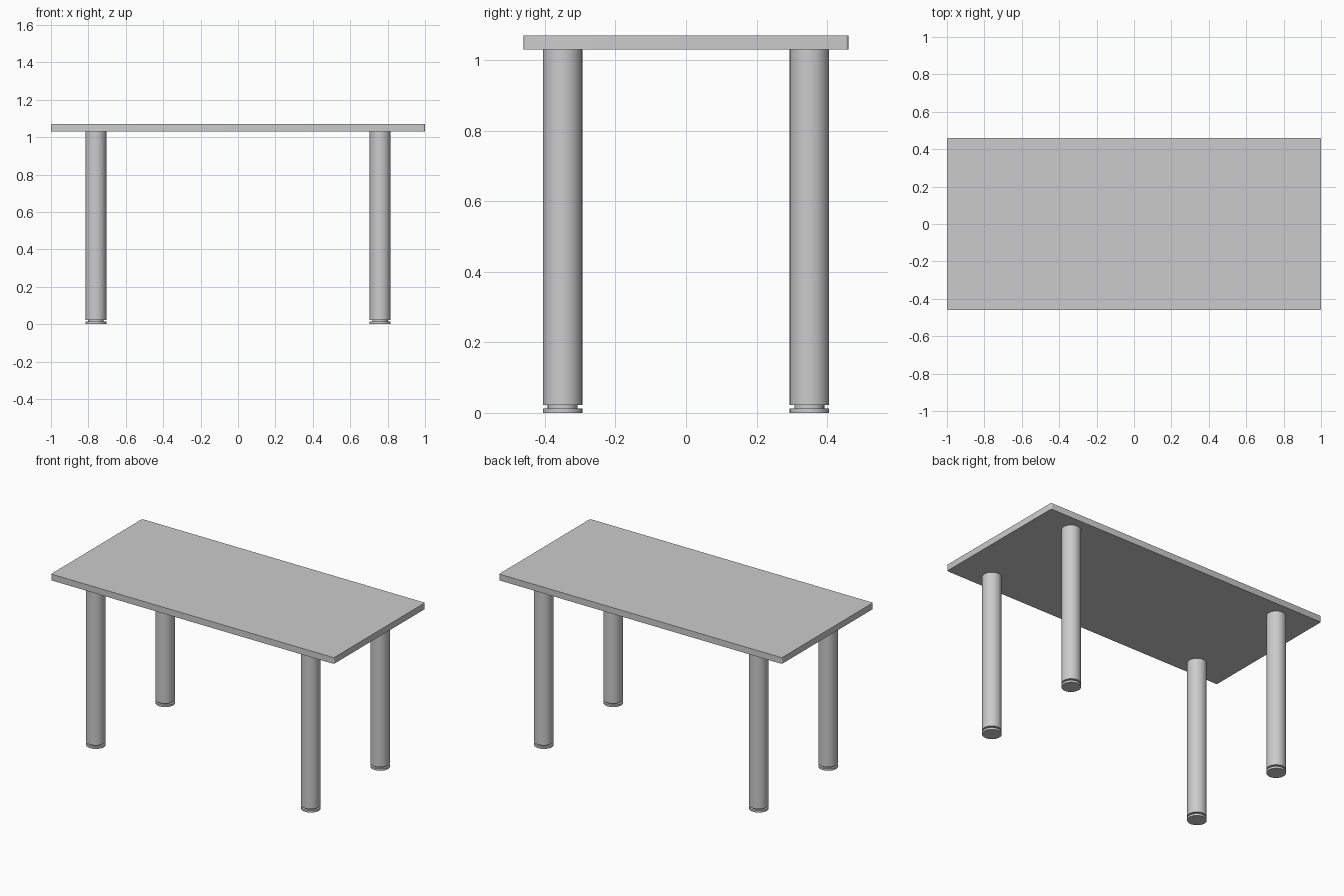
import bpy, bmesh, math

cube = bpy.data.objects.get("Cube")
if cube:
    bpy.data.objects.remove(cube, do_unlink=True)

grey = bpy.data.materials.new("light grey")
grey.use_nodes = True
colour = (0.6, 0.6, 0.6, 1)
grey.diffuse_color = colour
grey.node_tree.nodes["Principled BSDF"].inputs["Base Color"].default_value = colour


def finish(name, bm):
    """Turn a bmesh into a grey object with sharp edges kept."""
    bmesh.ops.recalc_face_normals(bm, faces=bm.faces)
    mesh = bpy.data.meshes.new(name)
    bm.to_mesh(mesh)
    bm.free()
    mesh.materials.append(grey)
    obj = bpy.data.objects.new(name, mesh)
    bpy.context.collection.objects.link(obj)
    bpy.ops.object.select_all(action='DESELECT')
    obj.select_set(True)
    bpy.context.view_layer.objects.active = obj
    bpy.ops.object.shade_smooth_by_angle(angle=math.radians(35))
    return obj


# Tabletop: thin slab with slightly rounded vertical corners
TOP, UNDER = 1.07, 1.03
bm = bmesh.new()
bmesh.ops.create_cube(bm, size=1)
bmesh.ops.scale(bm, vec=(2, 0.92, TOP - UNDER), verts=bm.verts)
bmesh.ops.translate(bm, vec=(0, 0, (TOP + UNDER) / 2), verts=bm.verts)
corners = [e for e in bm.edges if abs(e.verts[0].co.z - e.verts[1].co.z) > 0.01]
bmesh.ops.bevel(bm, geom=corners, offset=0.008, segments=4, profile=0.5, affect='EDGES')
finish("tabletop", bm)


# Legs: a lathed profile with a foot disc, a narrow neck and a long post
PROFILE = [(0.056, 0), (0.056, 0.013), (0.042, 0.013),
           (0.042, 0.023), (0.056, 0.023), (0.056, UNDER)]
SIDES = 32


def leg(name, x, y):
    bm = bmesh.new()
    rings = []
    for r, z in PROFILE:
        angles = [2 * math.pi * i / SIDES for i in range(SIDES)]
        rings.append([bm.verts.new((x + r * math.cos(a), y + r * math.sin(a), z))
                      for a in angles])
    for low, high in zip(rings, rings[1:]):
        for i in range(SIDES):
            j = (i + 1) % SIDES
            bm.faces.new((low[i], low[j], high[j], high[i]))
    bm.faces.new(rings[0])
    bm.faces.new(rings[-1])
    finish(name, bm)


for side, x in (("left", 0.76), ("right", -0.76)):
    for end, y in (("front", -0.35), ("back", 0.35)):
        leg(f"{end}_{side}_leg", x, y)
